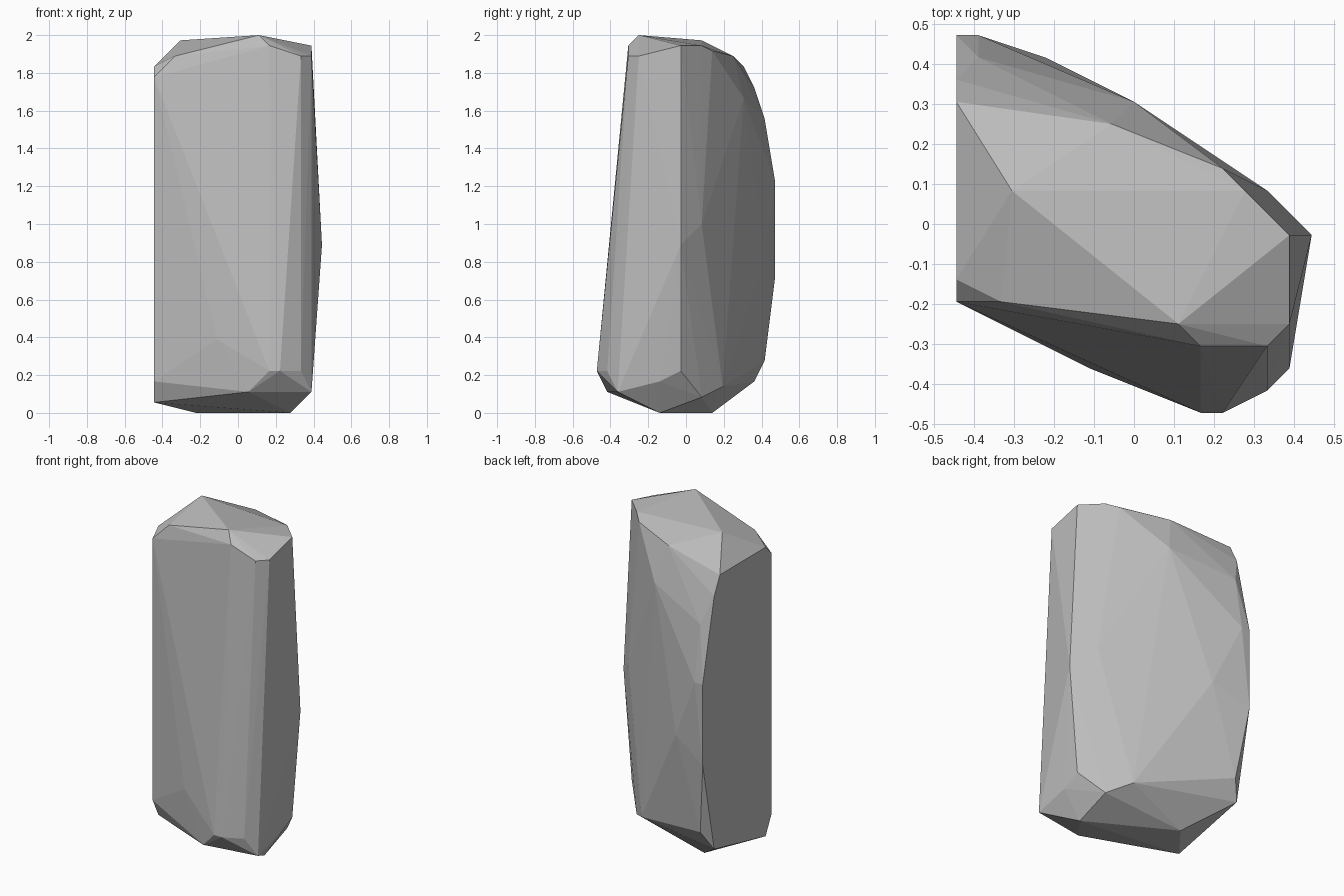
import bpy
import bmesh
from mathutils import Vector

# Remove only the default starting object
default_cube = bpy.data.objects.get("Cube")
if default_cube:
    bpy.data.objects.remove(default_cube, do_unlink=True)

# Corners sit on a regular carving lattice, eighteen cells to the unit
CELLS_PER_UNIT = 18
HALF_CELL = 0.5

# Chipped crown
crown = [
    (2, -4, 36), (-5.5, 2, 35.5), (3, -5, 35), (7, 0, 35), (5, 2, 35),
    (4, 3, 34.5), (6, -5, 34), (7, -4, 34), (-6, -3, 34), (-1, 5, 34),
    (-8, 6, 33), (-8, -2, 33), (-8, -3, 32), (-8, 7, 31), (0, 6, 30),
    (-7, 8, 28),
]

# Bulging middle
waist = [
    (-7, 9, 22), (-8, 9, 22), (-8, 9, 13),
    (6, 2, 18), (8, 0, 16), (-4, 8, 15), (-2, -6, 7),
]

# Tapered foot
foot = [
    (-7, 8, 5), (4, 3, 5), (3, -8, 4), (4, -8, 4), (6, -7, 4), (7, 0, 4),
    (-8, 7, 3), (7, -2, 3), (-8, -3, 3), (3, 4, 2.5), (1, -7, 2),
    (7, -6, 2), (5, 2, 1.5), (-8, -2, 1), (-4, 3, 0), (5, -2, 0),
]


def lattice_point(column, row, level):
    """Turn lattice steps into a position in model units."""
    return Vector((column, row - HALF_CELL, level)) / CELLS_PER_UNIT


def make_material(name, colour):
    """Create a plain matte material in one flat colour."""
    material = bpy.data.materials.new(name)
    material.use_nodes = True
    material.diffuse_color = colour
    shader = material.node_tree.nodes["Principled BSDF"]
    shader.inputs["Base Color"].default_value = colour
    shader.inputs["Roughness"].default_value = 0.9
    return material


def make_faceted_stone(name, corners, material):
    """Wrap flat facets around the corners to form a solid stone."""
    mesh = bpy.data.meshes.new(name)
    stone = bmesh.new()
    for corner in corners:
        stone.verts.new(lattice_point(*corner))
    hull = bmesh.ops.convex_hull(stone, input=stone.verts)

    # Discard corners that ended up inside the stone
    buried = [item for item in hull["geom_interior"]
              if isinstance(item, bmesh.types.BMVert)]
    bmesh.ops.delete(stone, geom=buried, context="VERTS")

    bmesh.ops.recalc_face_normals(stone, faces=stone.faces)
    for face in stone.faces:
        face.smooth = False
    stone.to_mesh(mesh)
    stone.free()
    mesh.materials.append(material)
    rock = bpy.data.objects.new(name, mesh)
    bpy.context.collection.objects.link(rock)
    return rock


# The standing rock
stone_grey = make_material("stone grey", (0.5, 0.5, 0.5, 1))
make_faceted_stone("standing_rock", crown + waist + foot, stone_grey)
